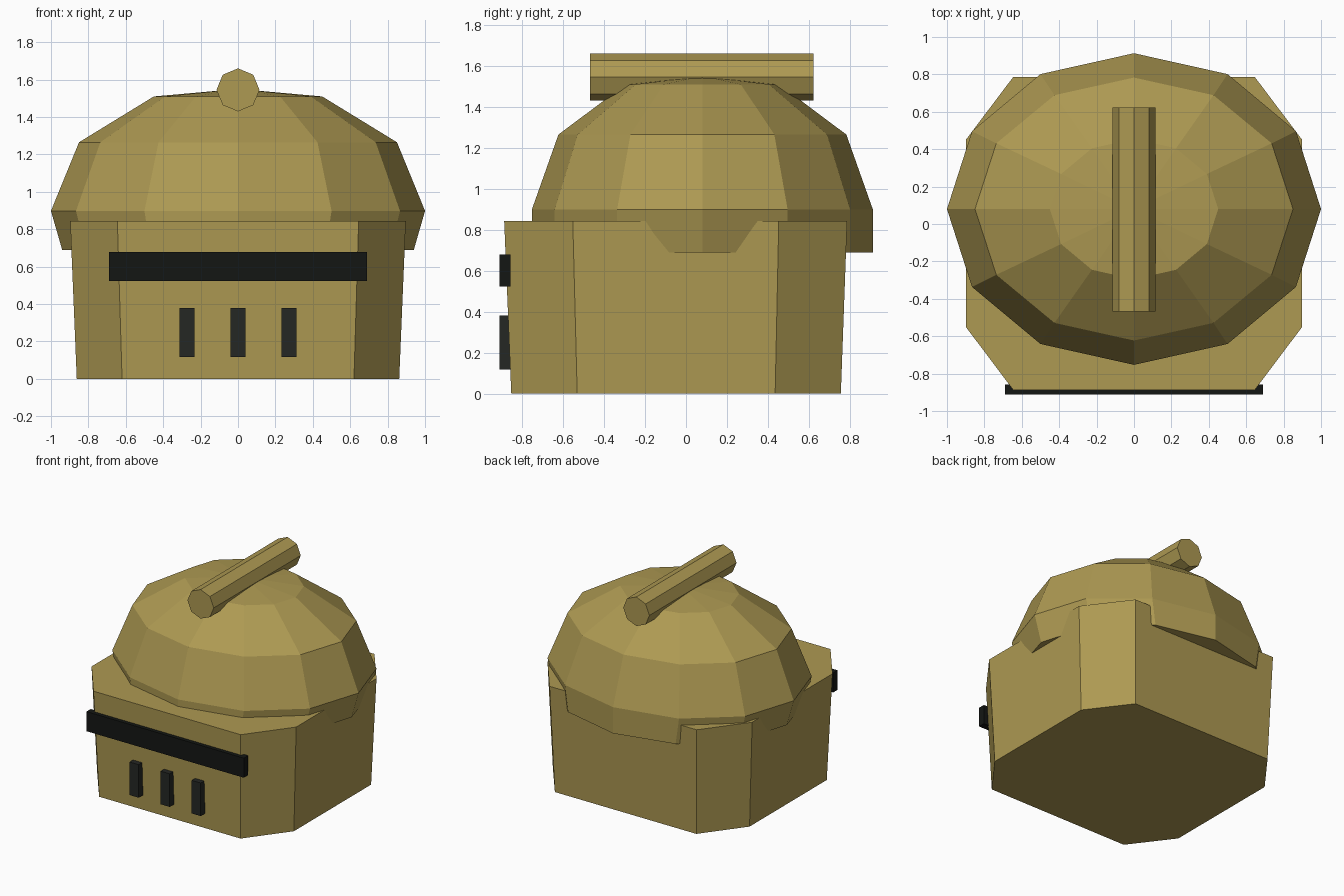
import bpy, bmesh
from math import sin, cos, pi

if "Cube" in bpy.data.objects:
    bpy.data.objects.remove(bpy.data.objects["Cube"])


def material(name, rgb):
    m = bpy.data.materials.new(name)
    m.diffuse_color = (*rgb, 1)
    m.use_nodes = True
    m.node_tree.nodes["Principled BSDF"].inputs["Base Color"].default_value = m.diffuse_color
    return m


OLIVE = material("olive", (0.42, 0.32, 0.085))
BLACK = material("black", (0.007, 0.008, 0.007))
DARK = material("dark", (0.018, 0.02, 0.017))


def loft(name, rings, mat, apex=None):
    """Skin a stack of equal-sized rings, capped at the ends or closed to an apex."""
    bm = bmesh.new()
    loops = [[bm.verts.new(p) for p in r] for r in rings]
    n = len(loops[0])
    for a, b in zip(loops, loops[1:]):
        for i in range(n):
            j = (i + 1) % n
            bm.faces.new((a[i], a[j], b[j], b[i]))
    bm.faces.new(loops[0][::-1])
    if apex:
        tip = bm.verts.new(apex)
        for i in range(n):
            bm.faces.new((loops[-1][i], loops[-1][(i + 1) % n], tip))
    else:
        bm.faces.new(loops[-1])
    bmesh.ops.recalc_face_normals(bm, faces=bm.faces)
    me = bpy.data.meshes.new(name)
    bm.to_mesh(me)
    bm.free()
    me.materials.append(mat)
    ob = bpy.data.objects.new(name, me)
    bpy.context.collection.objects.link(ob)
    return ob


def box(name, x0, x1, y0, y1, z0, z1, mat):
    rect = [(x0, y0), (x1, y0), (x1, y1), (x0, y1)]
    return loft(name, [[(x, y, z) for x, y in rect] for z in (z0, z1)], mat)


# Lower shell: chamfered box narrowing towards the floor
half = [(0.645, -0.888), (0.897, -0.553), (0.897, 0.453), (0.645, 0.787)]
outline = half + [(-x, y) for x, y in reversed(half)]
loft("lower_shell", [[(x * s, y * s, z) for x, y in outline]
                     for s, z in ((0.961, 0), (1, 0.843))], OLIVE)

# Dome: twelve-sided oval rings (x radius, y radius, height)
CY = 0.08
profile = [(0.94, 0.833, 0.69), (1.0, 0.833, 0.898), (0.85, 0.703, 1.265), (0.45, 0.375, 1.51)]
loft("dome", [[(rx * cos(i * pi / 6), CY + ry * sin(i * pi / 6), z) for i in range(12)]
              for rx, ry, z in profile], OLIVE, apex=(0, CY, 1.55))

# Crest: eight-sided bar along the top
R = 0.115
loft("crest", [[(R * cos(i * pi / 4), y, 1.545 + R * sin(i * pi / 4)) for i in range(8)]
               for y in (-0.468, 0.622)], OLIVE)

# Eye slit and breathing vents
box("eye_slit", -0.69, 0.69, -0.912, -0.858, 0.523, 0.678, BLACK)
for k, x in enumerate((-0.272, 0, 0.272)):
    box(f"vent_{k + 1}", x - 0.04, x + 0.04, -0.912, -0.858, 0.118, 0.38, DARK)
